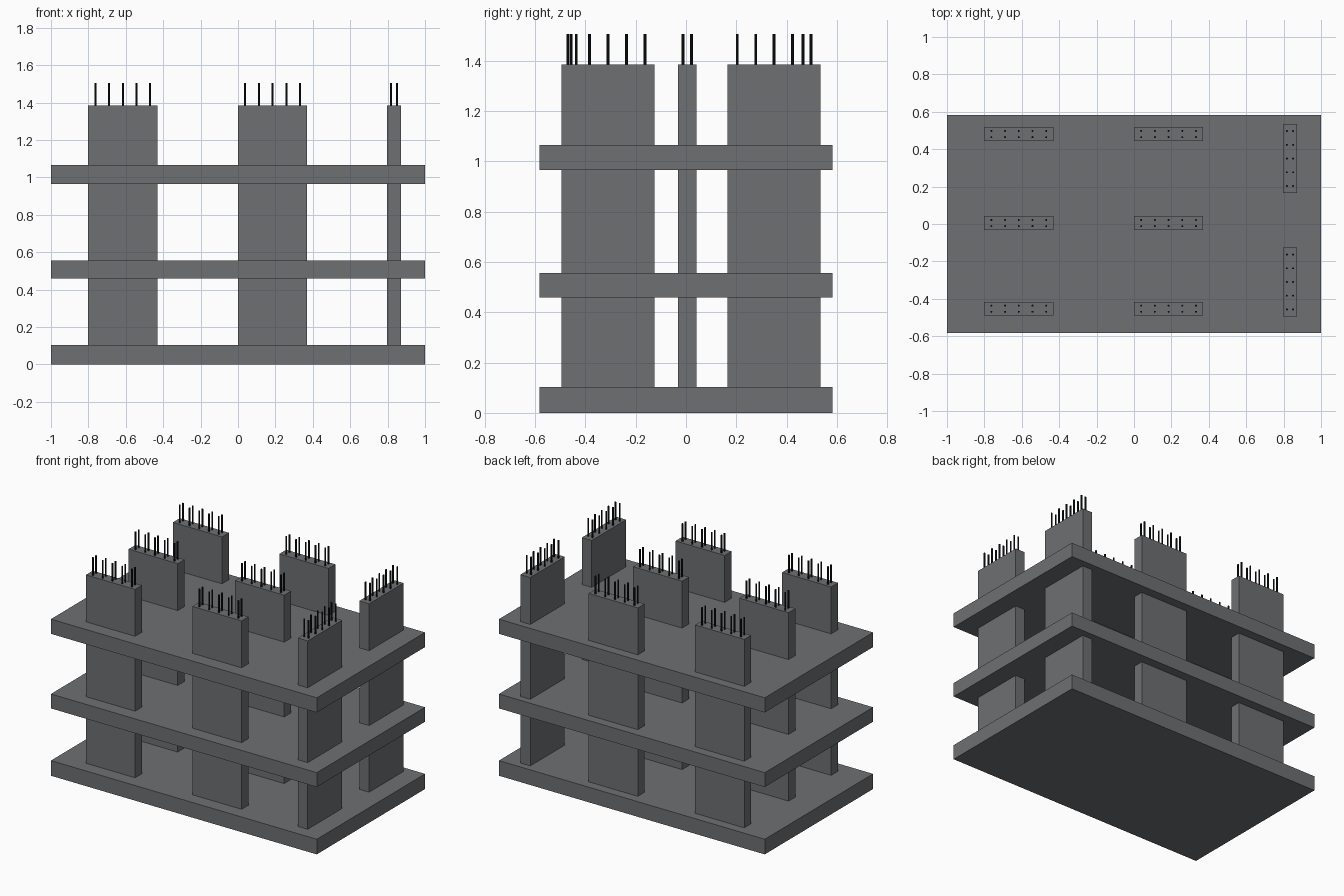
import bpy, bmesh
from mathutils import Matrix

if "Cube" in bpy.data.objects:
    bpy.data.objects.remove(bpy.data.objects["Cube"])


def material(name, rgb):
    m = bpy.data.materials.new(name)
    m.diffuse_color = (*rgb, 1)
    m.use_nodes = True
    m.node_tree.nodes["Principled BSDF"].inputs["Base Color"].default_value = m.diffuse_color
    return m


concrete = material("grey concrete", (0.155, 0.16, 0.168))
steel = material("dark steel", (0.008, 0.009, 0.011))


def finish(bm, name, mat):
    mesh = bpy.data.meshes.new(name)
    bm.to_mesh(mesh)
    bm.free()
    mesh.materials.append(mat)
    obj = bpy.data.objects.new(name, mesh)
    bpy.context.collection.objects.link(obj)
    return obj


def box(name, cx, cy, sx, sy, z0, z1, mat):
    bm = bmesh.new()
    place = Matrix.Translation((cx, cy, (z0 + z1) / 2)) @ Matrix.Diagonal((sx, sy, z1 - z0, 1))
    bmesh.ops.create_cube(bm, size=1, matrix=place)
    return finish(bm, name, mat)


# Floor slabs
SLABS = [(0, 0.103), (0.458, 0.556), (0.965, 1.065)]
for i, (z0, z1) in enumerate(SLABS):
    box(f"floor_slab_{i + 1}", 0, 0, 2, 1.164, z0, z1, concrete)

LONG, THIN = 0.37, 0.074        # column plan size
TOP, BAR_TOP = 1.384, 1.505     # column top and bar top
LEVELS = [(SLABS[0][1], SLABS[1][0]), (SLABS[1][1], SLABS[2][0]), (SLABS[2][1], TOP)]

# Column centres: six lie along x, two on the right lie along y
columns = [(x, y, False) for x in (-0.616, 0.185) for y in (-0.453, 0.005, 0.481)]
columns += [(0.834, y, True) for y in (-0.31, 0.35)]

for i, (cx, cy, turned) in enumerate(columns, 1):
    sx, sy = (THIN, LONG) if turned else (LONG, THIN)

    # One column segment per storey
    for level, (z0, z1) in enumerate(LEVELS, 1):
        box(f"column_{i}_storey_{level}", cx, cy, sx, sy, z0, z1, concrete)

    # Starter bars: two rows of five standing out of the column top
    bm = bmesh.new()
    for a in range(-2, 3):
        for b in (-1, 1):
            u, v = a * 0.0733, b * 0.0165
            dx, dy = (v, u) if turned else (u, v)
            bmesh.ops.create_cone(
                bm, cap_ends=True, segments=8, radius1=0.0055, radius2=0.0055,
                depth=BAR_TOP - TOP,
                matrix=Matrix.Translation((cx + dx, cy + dy, (TOP + BAR_TOP) / 2)))
    finish(bm, f"starter_bars_{i}", steel)
